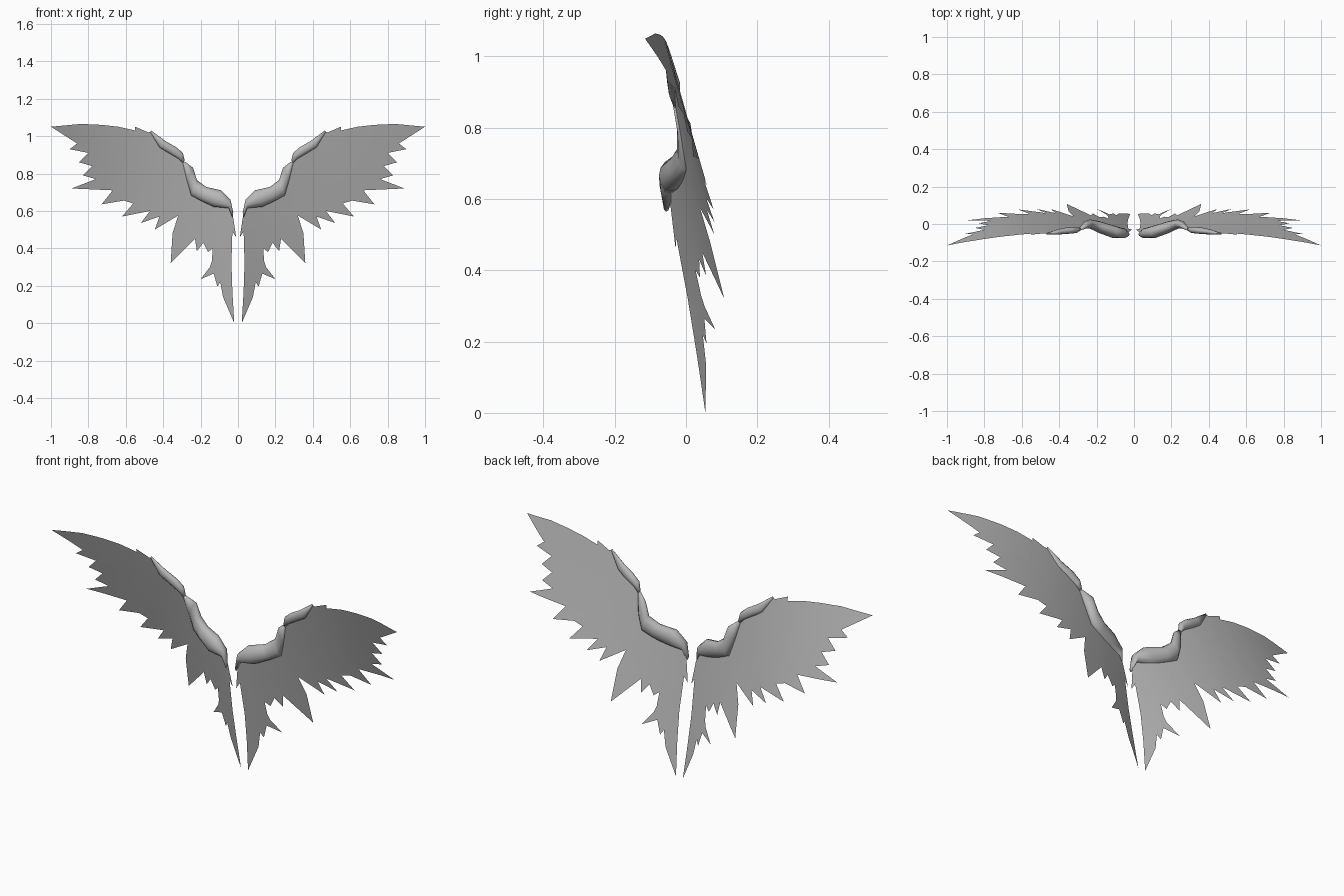
import bpy
import bmesh
import math
from mathutils import Vector

cube = bpy.data.objects.get("Cube")
if cube:
    bpy.data.objects.remove(cube, do_unlink=True)

# One plain grey for every part
grey = bpy.data.materials.new("feather_grey")
grey.use_nodes = True
colour = (0.48, 0.48, 0.48, 1)
grey.diffuse_color = colour
shader = grey.node_tree.nodes["Principled BSDF"]
shader.inputs["Base Color"].default_value = colour
shader.inputs["Roughness"].default_value = 0.8

# Arm sections: upper edge (x, z), lower edge (x, z), depth position, half depth
INNER_ARM = [
    (.025, .59, .03, .565, -.055, .008),
    (.04, .66, .05, .615, -.05, .024),
    (.09, .71, .13, .622, -.042, .034),
    (.17, .728, .2, .655, -.017, .032),
    (.22, .765, .25, .682, 0, .025),
    (.24, .83, .275, .76, -.005, .02),
    (.285, .865, .295, .855, -.028, .008),
]
OUTER_ARM = [
    (.285, .87, .295, .855, -.028, .008),
    (.295, .91, .32, .88, -.032, .016),
    (.33, .94, .38, .915, -.035, .018),
    (.39, .975, .42, .94, -.042, .014),
    (.465, 1.03, .468, 1.02, -.052, .003),
]
# Upper edge of the feathers, from the arm's end to the wing tip
TOP_EDGE = [(.48, 1.02), (.55, 1.05), (.55, 1.03), (.64, 1.05), (.73, 1.06),
            (.84, 1.065), (1, 1.05)]
# Feather tips and notches, from the wing tip round to the root
FEATHERS = [
    (.86, .96), (.9, .93), (.8, .91), (.85, .86), (.78, .84), (.83, .79),
    (.76, .77), (.89, .72), (.67, .71), (.73, .635), (.61, .655), (.56, .64),
    (.62, .57), (.47, .6), (.52, .535), (.42, .57), (.445, .5), (.32, .575),
    (.35, .48), (.36, .32), (.23, .45), (.22, .385), (.185, .43), (.16, .38),
    (.135, .4), (.14, .33), (.15, .3), (.2, .235), (.13, .265), (.11, .195),
    (.095, .22), (.08, .14), (.02, 0), (.03, .17), (.035, .32), (.03, .49),
    (.01, .46),
]


def sheet_depth(x, z):
    """Gentle cupped surface on which the feathers lie."""
    return .045 - .17 * z + x * (.48 - .267 * x - .185 * z)


def finish(bm, name, side):
    """Mirror to the wanted side, shade smooth and link."""
    bmesh.ops.recalc_face_normals(bm, faces=bm.faces[:])
    if side < 0:
        for vert in bm.verts:
            vert.co.x *= side
        bmesh.ops.reverse_faces(bm, faces=bm.faces[:])
    for face in bm.faces:
        face.smooth = True
    mesh = bpy.data.meshes.new(name)
    bm.to_mesh(mesh)
    bm.free()
    mesh.materials.append(grey)
    obj = bpy.data.objects.new(name, mesh)
    bpy.context.scene.collection.objects.link(obj)


def feather_sheet(name, side):
    """Jagged flat outline, sliced into a grid and bent into shape."""
    spine = [((s[0] + s[2]) / 2, (s[1] + s[3]) / 2)
             for s in INNER_ARM + OUTER_ARM[1:]]
    bm = bmesh.new()
    outline = spine + TOP_EDGE + FEATHERS
    bm.faces.new([bm.verts.new((x, 0, z)) for x, z in outline])
    bm.normal_update()
    bmesh.ops.triangulate(bm, faces=bm.faces[:])
    for axis in (Vector((1, 0, 0)), Vector((0, 0, 1))):
        for step in range(1, 11):
            bmesh.ops.bisect_plane(
                bm, geom=bm.verts[:] + bm.edges[:] + bm.faces[:],
                plane_co=axis * step * .1, plane_no=axis, dist=.0001)
    bm.normal_update()
    bmesh.ops.triangulate(bm, faces=bm.faces[:])
    for vert in bm.verts:
        vert.co.y = sheet_depth(vert.co.x, vert.co.z)
    finish(bm, name, side)


def arm_segment(name, sections, side, sides=12):
    """Loft of oval rings through the arm sections."""
    bm = bmesh.new()
    rings = []
    for ux, uz, lx, lz, depth, half in sections:
        upper, lower = Vector((ux, depth, uz)), Vector((lx, depth, lz))
        centre, reach = (upper + lower) / 2, (upper - lower) / 2
        ring = []
        for i in range(sides):
            angle = math.tau * i / sides
            offset = reach * math.cos(angle)
            offset.y = half * math.sin(angle)
            ring.append(bm.verts.new(centre + offset))
        rings.append(ring)
    for a, b in zip(rings, rings[1:]):
        for i in range(sides):
            j = (i + 1) % sides
            bm.faces.new((a[i], a[j], b[j], b[i]))
    bm.faces.new(rings[0])
    bm.faces.new(rings[-1])
    finish(bm, name, side)


# Both wings
for label, side in (("left", 1), ("right", -1)):
    feather_sheet(label + "_feathers", side)
    arm_segment(label + "_inner_arm", INNER_ARM, side)
    arm_segment(label + "_outer_arm", OUTER_ARM, side)
